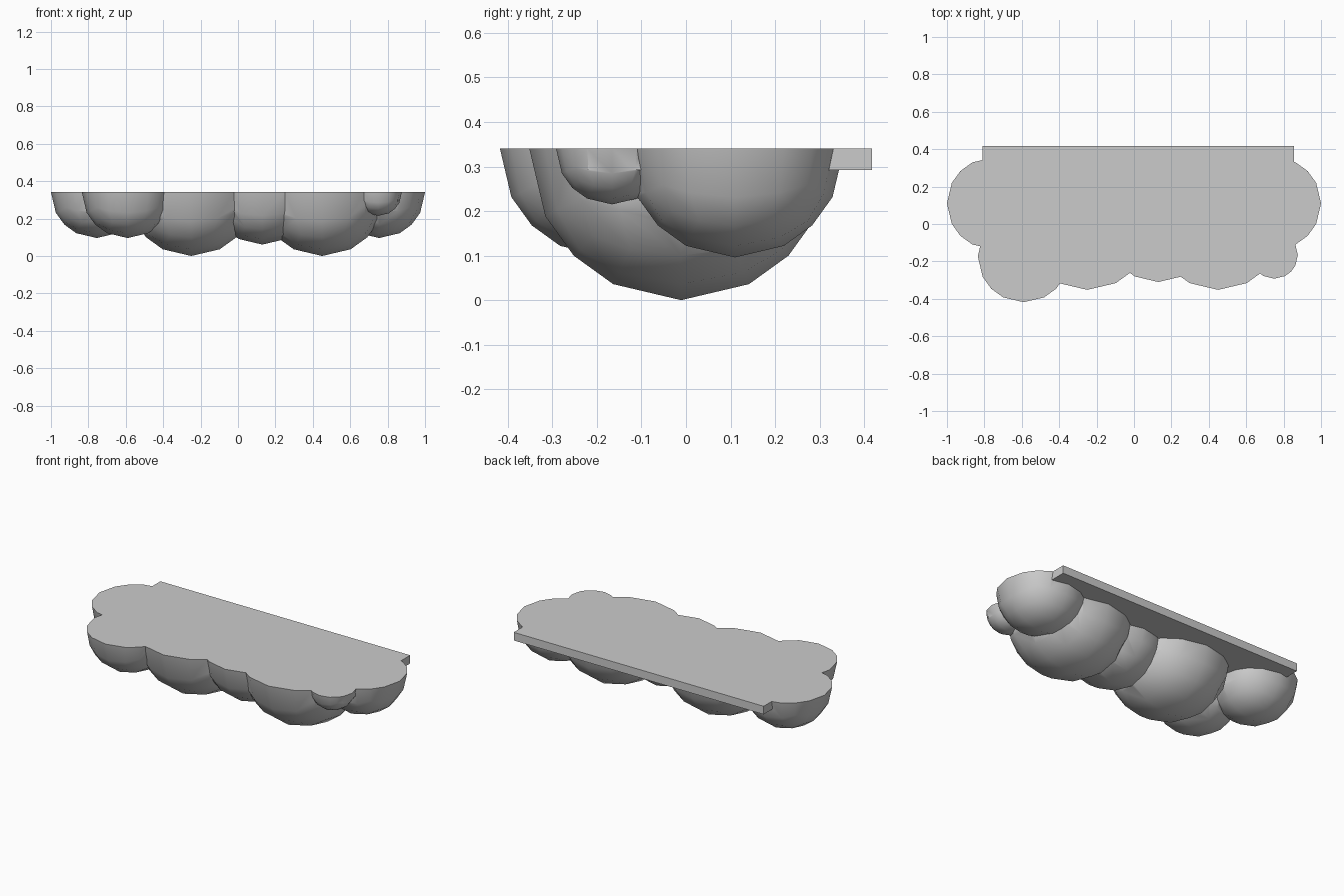
import bpy, bmesh, math
from mathutils import Vector

if "Cube" in bpy.data.objects:
    bpy.data.objects.remove(bpy.data.objects["Cube"])

TOP = 0.341  # height of the flat top, also the centre height of every lobe


def link(name, bm):
    bmesh.ops.recalc_face_normals(bm, faces=bm.faces)
    mesh = bpy.data.meshes.new(name)
    bm.to_mesh(mesh)
    bm.free()
    obj = bpy.data.objects.new(name, mesh)
    bpy.context.scene.collection.objects.link(obj)
    return obj


def lobe(name, x, y, r):
    """Quad sphere: a gridded cube pushed out to a radius."""
    bm = bmesh.new()
    bmesh.ops.create_cube(bm, size=2)
    bmesh.ops.subdivide_edges(bm, edges=bm.edges[:], cuts=3, use_grid_fill=True)
    for v in bm.verts:
        v.co = v.co.normalized() * r + Vector((x, y, TOP))
    return link(name, bm)


# Backing slab (taller than needed, trimmed flat with the lobes)
bm = bmesh.new()
bmesh.ops.create_cube(bm, size=1)
for v in bm.verts:
    v.co = ((-0.81, 0.855)[v.co.x > 0], (-0.22, 0.418)[v.co.y > 0],
            (0.292, 0.45)[v.co.z > 0])
ledge = link("cloud_ledge", bm)

# Rounded lobes hanging below the slab
lobes = [
    lobe("left_end_lobe", -0.755, 0.11, 0.245),
    lobe("front_left_lobe", -0.59, -0.173, 0.245),
    lobe("large_left_lobe", -0.25, -0.011, 0.341),
    lobe("middle_lobe", 0.13, -0.03, 0.28),
    lobe("large_right_lobe", 0.45, -0.011, 0.341),
    lobe("small_front_lobe", 0.75, -0.166, 0.126),
    lobe("right_end_lobe", 0.755, 0.11, 0.245),
]

# Fuse everything into one solid
for part in lobes:
    mod = ledge.modifiers.new(part.name, 'BOOLEAN')
    mod.operation = 'UNION'
    mod.solver = 'EXACT'
    mod.object = part
fused = ledge.evaluated_get(bpy.context.evaluated_depsgraph_get())
bm = bmesh.new()
bm.from_mesh(fused.to_mesh())
fused.to_mesh_clear()
ledge.modifiers.clear()
for part in lobes:
    bpy.data.objects.remove(part)

# Slice off the upper half and cap the flat top
cut = bmesh.ops.bisect_plane(bm, geom=bm.verts[:] + bm.edges[:] + bm.faces[:],
                             dist=1e-4, plane_co=(0, 0, TOP),
                             plane_no=(0, 0, 1), clear_outer=True)
bmesh.ops.remove_doubles(bm, verts=bm.verts[:], dist=1e-4)
rim = [e for e in bm.edges if e.is_boundary]
bmesh.ops.triangle_fill(bm, edges=rim, use_beauty=True, normal=(0, 0, 1))
bmesh.ops.recalc_face_normals(bm, faces=bm.faces)
bm.to_mesh(ledge.data)
bm.free()

# Smooth lobes, crisp creases and rim
bpy.context.view_layer.objects.active = ledge
ledge.select_set(True)
bpy.ops.object.shade_smooth_by_angle(angle=math.radians(35))
